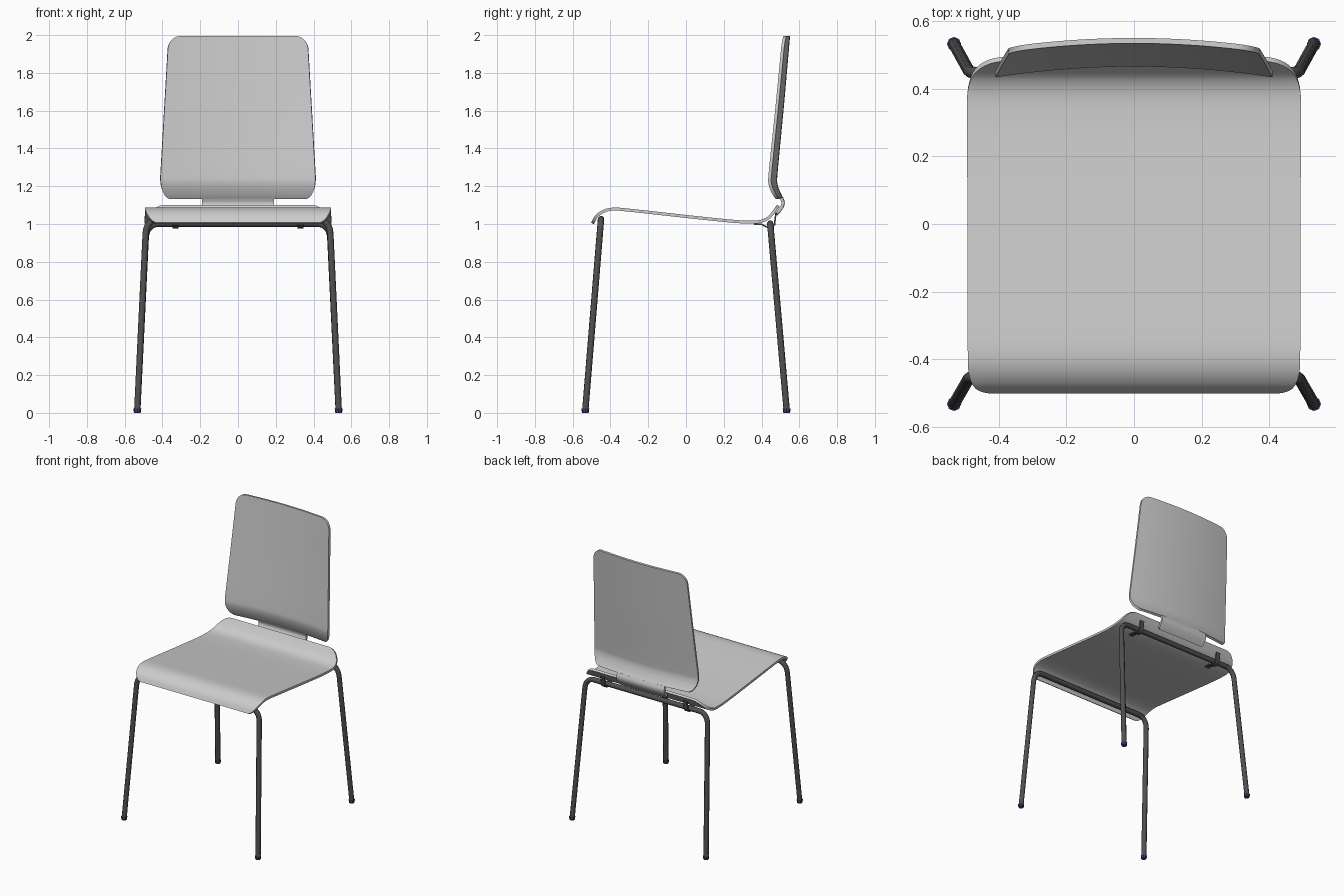
import bpy, math
from math import radians
from mathutils import Vector
from mathutils.geometry import interpolate_bezier

if "Cube" in bpy.data.objects:
    bpy.data.objects.remove(bpy.data.objects["Cube"])


def material(name, rgb, rough=0.6):
    m = bpy.data.materials.new(name)
    m.use_nodes = True
    m.diffuse_color = (*rgb, 1)
    node = next(n for n in m.node_tree.nodes if n.type == 'BSDF_PRINCIPLED')
    node.inputs["Base Color"].default_value = (*rgb, 1)
    node.inputs["Roughness"].default_value = rough
    return m


SHELL = material("light grey shell", (0.6, 0.6, 0.6))
STEEL = material("dark grey steel", (0.08, 0.08, 0.08))
PLASTIC = material("navy feet", (0.05, 0.04, 0.2))


def smooth_path(points, steps=8):
    """Catmull-Rom curve through (y, z) points."""
    p = [Vector(q) for q in points]
    p = [2 * p[0] - p[1]] + p + [2 * p[-1] - p[-2]]
    out = [p[1]]
    for a, b, c, d in zip(p, p[1:], p[2:], p[3:]):
        out += interpolate_bezier(b, b + (c - a) / 6, c - (d - b) / 6, c, steps + 1)[1:]
    return out


def at_length(path, s):
    for a, b in zip(path, path[1:]):
        step = (b - a).length
        if s <= step:
            return a.lerp(b, s / step)
        s -= step
    return path[-1]


def finish(obj, mat, angle=40):
    obj.data.materials.append(mat)
    bpy.ops.object.select_all(action='DESELECT')
    obj.select_set(True)
    bpy.context.view_layer.objects.active = obj
    for mod in list(obj.modifiers):
        bpy.ops.object.modifier_apply(modifier=mod.name)
    bpy.ops.object.shade_smooth_by_angle(angle=radians(angle))


def link(name, data):
    obj = bpy.data.objects.new(name, data)
    bpy.context.collection.objects.link(obj)
    return obj


def panel(name, points, widths, corners, thick, bow=0.0, rows=64, cols=24, mat=SHELL):
    """Bent sheet: side path, start/end half widths, (rx, ry) end corners."""
    path = smooth_path(points)
    total = sum((b - a).length for a, b in zip(path, path[1:]))
    verts, faces = [], []
    for i in range(rows + 1):
        # rows crowd together near both ends to round the corners
        t = (1 - math.cos(math.pi * i / rows)) / 2
        half = widths[0] + (widths[1] - widths[0]) * t
        for (rx, ry), d in zip(corners, (t * total, (1 - t) * total)):
            if d < ry:
                half -= rx * (1 - math.sqrt(max(0, 1 - (1 - d / ry) ** 2)))
        y, z = at_length(path, t * total)
        for j in range(cols + 1):
            x = half * (2 * j / cols - 1)
            verts.append((x, y - bow * (x / 0.4) ** 2, z))
    for i in range(rows):
        for j in range(cols):
            k = i * (cols + 1) + j
            faces.append((k, k + 1, k + cols + 2, k + cols + 1))
    mesh = bpy.data.meshes.new(name)
    mesh.from_pydata(verts, [], faces)
    obj = link(name, mesh)
    mod = obj.modifiers.new("thickness", 'SOLIDIFY')
    mod.thickness, mod.offset = thick, 0
    finish(obj, mat)
    return obj


# Seat: waterfall front edge, shallow dip, upturned rear lip
panel("seat",
      [(-.495, 1.003), (-.472, 1.043), (-.43, 1.07), (-.38, 1.079), (-.3, 1.073),
       (0, 1.04), (.2, 1.019), (.3, 1.011), (.38, 1.011), (.43, 1.028), (.46, 1.058), (.488, 1.097)],
      (.492, .495), ((.07, .12), (.11, .16)), .016)

# Backrest and the tongue that hooks under the seat lip
panel("backrest",
      [(.543, 1.995), (.51, 1.62), (.477, 1.27), (.477, 1.21), (.492, 1.165), (.508, 1.135)],
      (.368, .418), ((.065, .07), (.065, .13)), .016, bow=.03)
panel("backrest_tongue",
      [(.506, 1.14), (.515, 1.115), (.511, 1.095), (.495, 1.07), (.478, 1.05)],
      (.19, .19), ((0, .01), (.02, .02)), .016, rows=16, bow=.01)


def leg_frame(name, foot_y, top_y, top_z):
    """Two splayed legs and a crossbar bent from one tube."""
    foot = Vector((.533, foot_y, .015))
    corner = Vector((.485, top_y, top_z))
    low = corner.lerp(foot, .075)
    inner = corner - Vector((.065, 0, 0))
    bend = interpolate_bezier(low, low.lerp(corner, .6), inner.lerp(corner, .6), inner, 9)
    side = [foot] + list(bend)
    pts = side + [Vector((-p.x, p.y, p.z)) for p in reversed(side)]
    curve = bpy.data.curves.new(name, 'CURVE')
    curve.dimensions = '3D'
    curve.bevel_depth, curve.bevel_resolution = .0175, 2
    curve.use_fill_caps = True
    spline = curve.splines.new('POLY')
    spline.points.add(len(pts) - 1)
    for sp, p in zip(spline.points, pts):
        sp.co = (*p, 1)
    temp = bpy.data.objects.new(name + "_path", curve)
    mesh = bpy.data.meshes.new_from_object(temp)
    bpy.data.objects.remove(temp)
    mesh.name = name
    mesh.materials.clear()
    finish(link(name, mesh), STEEL, 50)


leg_frame("front_leg_frame", -.533, -.45, 1.026)
leg_frame("rear_leg_frame", .533, .446, 1.002)

# Feet
for y, end in ((-.533, "front"), (.533, "rear")):
    for x, side in ((.533, "left"), (-.533, "right")):
        bpy.ops.mesh.primitive_cone_add(vertices=8, radius1=.018, radius2=.021, depth=.022,
                                        location=(x, y, .011))
        foot = bpy.context.object
        foot.name = f"{end}_{side}_foot"
        finish(foot, PLASTIC)

# Straps that fix the rear crossbar to the seat
for x, side in ((.33, "left"), (-.33, "right")):
    strap = panel(f"{side}_strap",
                  [(.36, .999), (.4, .998), (.425, .985), (.45, .981), (.468, .995), (.472, 1.03), (.478, 1.06)],
                  (.016, .016), ((0, .01), (0, .01)), .008, rows=20, cols=1, mat=STEEL)
    strap.location.x = x
